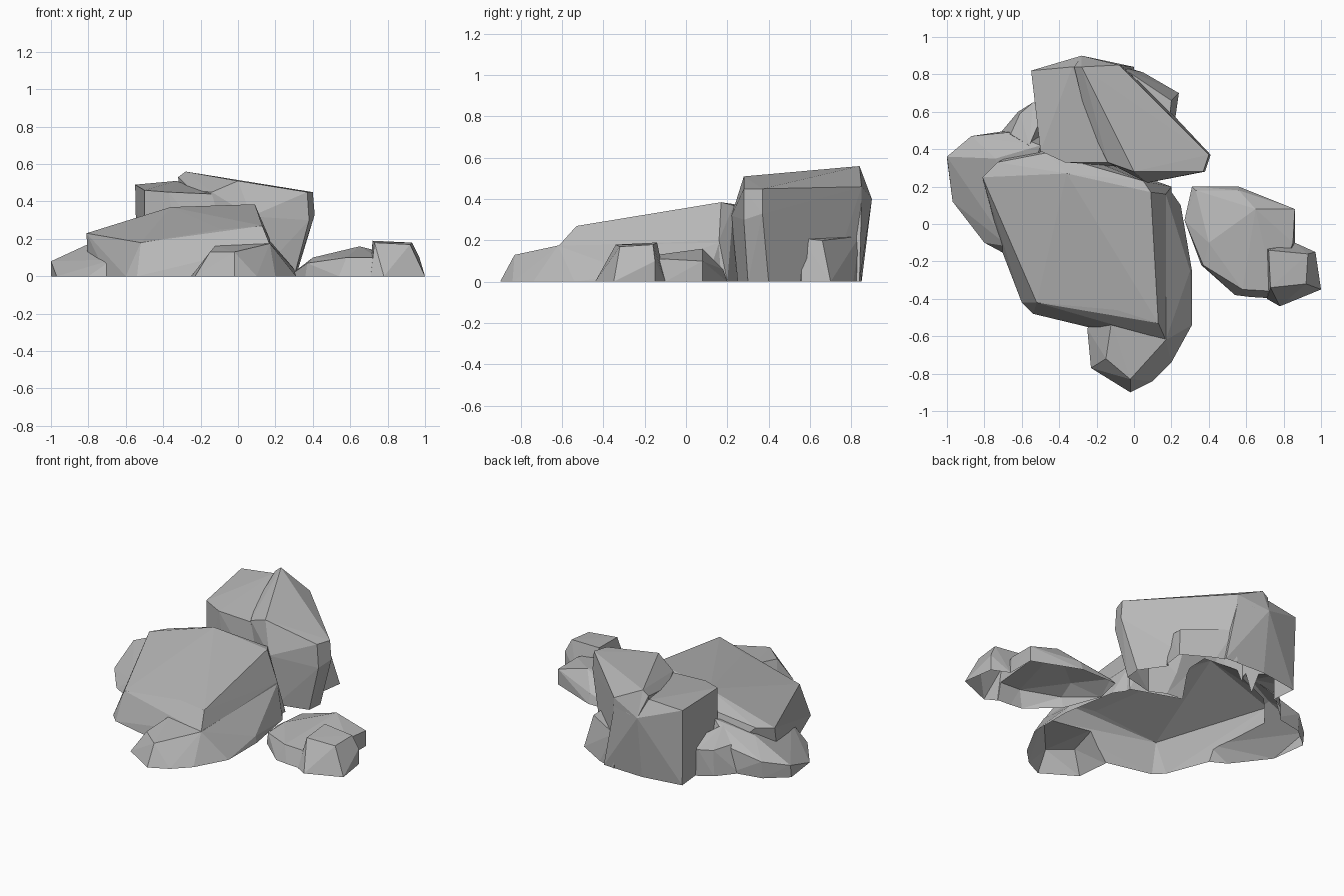
import bpy
import bmesh
from mathutils import Vector

default_cube = bpy.data.objects.get("Cube")
if default_cube:
    bpy.data.objects.remove(default_cube, do_unlink=True)

# One plain stone colour
stone = bpy.data.materials.new("grey_stone")
stone.use_nodes = True
stone_colour = (.48, .48, .48, 1)
stone.diffuse_color = stone_colour
shader = next(n for n in stone.node_tree.nodes if n.type == 'BSDF_PRINCIPLED')
shader.inputs["Base Color"].default_value = stone_colour
shader.inputs["Roughness"].default_value = .9

rocks = []  # name, mesh and bounding planes of every convex rock


def rock(name, base, crown):
    """Convex faceted rock from its ground outline and its raised corners."""
    bm = bmesh.new()
    corners = [Vector((x, y, 0)) for x, y in base] + [Vector(corner) for corner in crown]
    for corner in corners:
        bm.verts.new(corner)
    hull = bmesh.ops.convex_hull(bm, input=bm.verts[:])
    unused = {item for item in hull["geom_interior"] + hull["geom_unused"]
              if isinstance(item, bmesh.types.BMVert)}
    bmesh.ops.delete(bm, geom=list(unused), context='VERTS')
    bmesh.ops.recalc_face_normals(bm, faces=bm.faces[:])
    planes = [(face.verts[0].co.copy(), face.normal.copy()) for face in bm.faces]
    underside = [face for face in bm.faces if all(v.co.z < .001 for v in face.verts)]
    bmesh.ops.delete(bm, geom=underside, context='FACES')
    rocks.append((name, bm, planes))


def trim_against(bm, planes):
    """Cut away the part of a rock that is buried inside another convex rock."""
    for point, normal in planes:
        geometry = bm.verts[:] + bm.edges[:] + bm.faces[:]
        bmesh.ops.bisect_plane(bm, geom=geometry, plane_co=point, plane_no=normal, dist=.0001)
    buried = [face for face in bm.faces
              if all((face.calc_center_median() - point).dot(normal) < -.0001
                     for point, normal in planes)]
    bmesh.ops.delete(bm, geom=buried, context='FACES')
    bmesh.ops.dissolve_limit(bm, angle_limit=.01, verts=bm.verts[:], edges=bm.edges[:])


# Broad sloping slab in the middle
rock("main_slab",
     base=[(-.7, -.16), (-.6, -.42), (-.54, -.48), (-.25, -.55), (.19, -.6),
           (.2, .2), (-.5, .45), (-.8, .2)],
     crown=[(-.81, .25, .23), (-.73, .33, .24), (-.47, .38, .3), (-.36, .27, .37),
            (.05, .23, .37), (.09, .17, .385), (.17, .16, .2), (.13, -.53, .27),
            (.17, -.62, .17), (-.09, -.46, .25), (-.52, -.42, .18)])

# Tall boulder at the back, split in two by a step
rock("back_boulder_low_half",
     base=[(-.54, .81), (-.5, .4), (-.3, .33), (0, .3), (0, .84), (-.28, .85)],
     crown=[(-.55, .82, .49), (-.33, .84, .51), (-.28, .9, .4), (-.5, .39, .46),
            (-.37, .33, .45), (-.14, .33, .44), (-.08, .85, .4)])
rock("back_boulder_high_half",
     base=[(-.2, .4), (.1, .25), (.3, .3), (.31, .4), (.1, .7), (-.05, .84), (-.28, .84)],
     crown=[(-.28, .84, .56), (-.32, .84, .53), (-.28, .9, .4), (-.08, .85, .46),
            (.4, .37, .45), (.37, .28, .45), (0, .28, .51), (-.14, .33, .45),
            (-.25, .55, .46), (.41, .37, .33), (.38, .28, .3), (.07, .22, .32)])
rock("back_boulder_foot",
     base=[(.24, .7), (.22, .56), (0, .5), (-.08, .85), (.05, .81)],
     crown=[(.2, .66, .2), (.19, .56, .21), (0, .5, .21), (-.07, .84, .22)])

# Low stones along the left edge
rock("side_stone",
     base=[(-1, .35), (-.97, .12), (-.8, -.1), (-.67, -.17), (-.5, -.1), (-.5, .5),
           (-.67, .5), (-.87, .46)],
     crown=[(-1, .36, .08), (-.87, .47, .11), (-.83, .41, .14), (-.8, .25, .14),
            (-.67, -.12, .09), (-.67, .49, .15), (-.74, .35, .2), (-.5, .42, .27)])
rock("side_stone_back",
     base=[(-.72, .48), (-.62, .6), (-.54, .65), (-.45, .65), (-.5, .4)],
     crown=[(-.61, .59, .16), (-.54, .65, .17), (-.66, .48, .17), (-.56, .42, .25),
            (-.47, .63, .2)])

# Low stone leaning against the front and right side of the slab
rock("front_stone",
     base=[(-.25, -.56), (-.23, -.77), (-.02, -.9), (.1, -.84), (.2, -.74), (.31, -.54),
           (.31, -.25), (.25, .1), (.18, .2), (0, -.4)],
     crown=[(-.12, -.52, .165), (.17, -.62, .175), (-.02, -.83, .13), (-.15, -.72, .13),
            (.17, .16, .19), (.3, -.25, .04)])

# Separate small rock beside the cluster
rock("small_rock",
     base=[(.27, .02), (.31, .2), (.56, .2), (.67, .11), (.86, .08), (.86, -.1),
           (.78, -.4), (.62, -.39), (.54, -.38), (.36, -.22)],
     crown=[(.33, .18, .03), (.4, -.1, .1), (.56, .18, .06), (.65, .08, .16), (.86, .08, .1),
            (.85, -.1, .11), (.7, -.18, .12), (.58, -.35, .1), (.75, -.36, .1),
            (.37, -.22, .07)])
rock("small_rock_knob",
     base=[(.71, -.4), (.78, -.44), (1, -.35), (.97, -.15), (.86, -.1), (.7, -.12)],
     crown=[(.72, -.14, .19), (.93, -.16, .18), (.97, -.15, .1), (.92, -.32, .17),
            (.73, -.34, .18)])

# Merge the rocks into open shells without hidden walls
for name, bm, own_planes in rocks:
    for other_name, other_bm, planes in rocks:
        if other_name != name:
            trim_against(bm, planes)
    mesh = bpy.data.meshes.new(name)
    bm.to_mesh(mesh)
    bm.free()
    mesh.materials.append(stone)
    bpy.context.collection.objects.link(bpy.data.objects.new(name, mesh))
